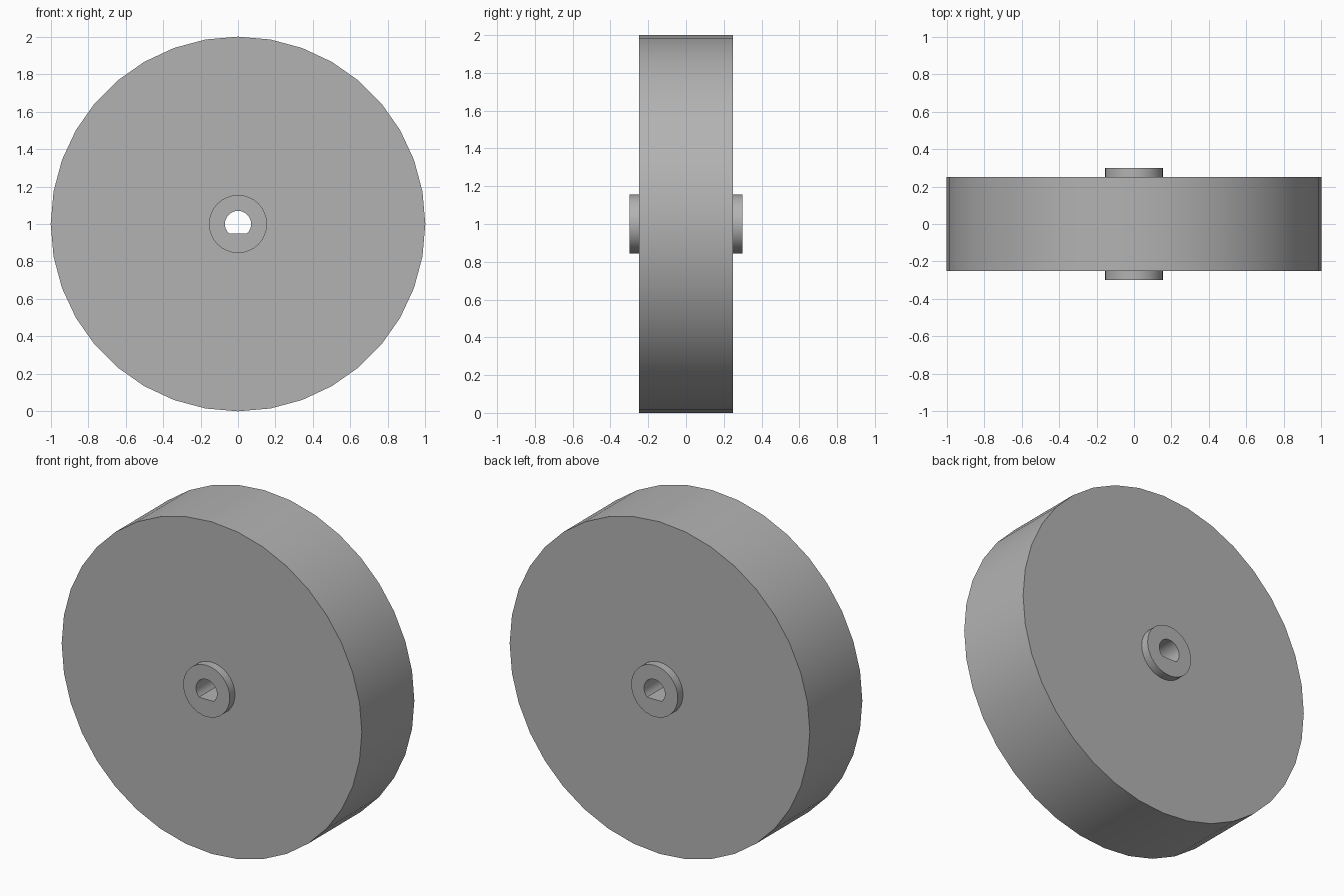
import bpy
import bmesh
from math import sin, cos, tan, pi, radians

cube = bpy.data.objects.get("Cube")
if cube:
    bpy.data.objects.remove(cube, do_unlink=True)

AXLE_HEIGHT = 1.0

grey = bpy.data.materials.new("plain_grey")
grey.use_nodes = True
colour = (0.45, 0.45, 0.45, 1)
grey.diffuse_color = colour
grey.node_tree.nodes["Principled BSDF"].inputs["Base Color"].default_value = colour


def circle(radius, sides):
    return [(radius * cos(2 * pi * i / sides), radius * sin(2 * pi * i / sides))
            for i in range(sides)]


def d_shape(radius, flat, sides):
    """Circle cut off by a level flat below its centre."""
    points = []
    for i in range(sides):
        a = 2 * pi * i / sides
        x, z = radius * cos(a), radius * sin(a)
        if z < -flat:
            x, z = -flat / tan(a), -flat
        points.append((x, z))
    return points


def ring(name, outer, inner, half_width):
    """Solid ring along y between two outlines with equal point counts."""
    bm = bmesh.new()
    loops = [[bm.verts.new((x, y, z)) for x, z in outline]
             for outline, y in ((outer, -half_width), (outer, half_width),
                                (inner, half_width), (inner, -half_width))]
    count = len(outer)
    for k in range(4):
        a, b = loops[k], loops[(k + 1) % 4]
        for i in range(count):
            j = (i + 1) % count
            bm.faces.new((a[i], a[j], b[j], b[i]))
    bmesh.ops.recalc_face_normals(bm, faces=bm.faces)
    mesh = bpy.data.meshes.new(name)
    bm.to_mesh(mesh)
    bm.free()
    mesh.materials.append(grey)
    obj = bpy.data.objects.new(name, mesh)
    obj.location.z = AXLE_HEIGHT
    bpy.context.collection.objects.link(obj)
    bpy.ops.object.select_all(action='DESELECT')
    obj.select_set(True)
    bpy.context.view_layer.objects.active = obj
    bpy.ops.object.shade_smooth_by_angle(angle=radians(30))
    return obj


# Tyre band, flush with the wheel disc
ring("tyre", circle(1.0, 36), circle(0.9, 36), 0.25)
ring("wheel_disc", circle(0.9, 36), circle(0.15, 36), 0.25)

# Hub standing proud on both sides, with a D-shaped axle hole
ring("hub", circle(0.155, 32), d_shape(0.07, 0.05, 32), 0.3)
